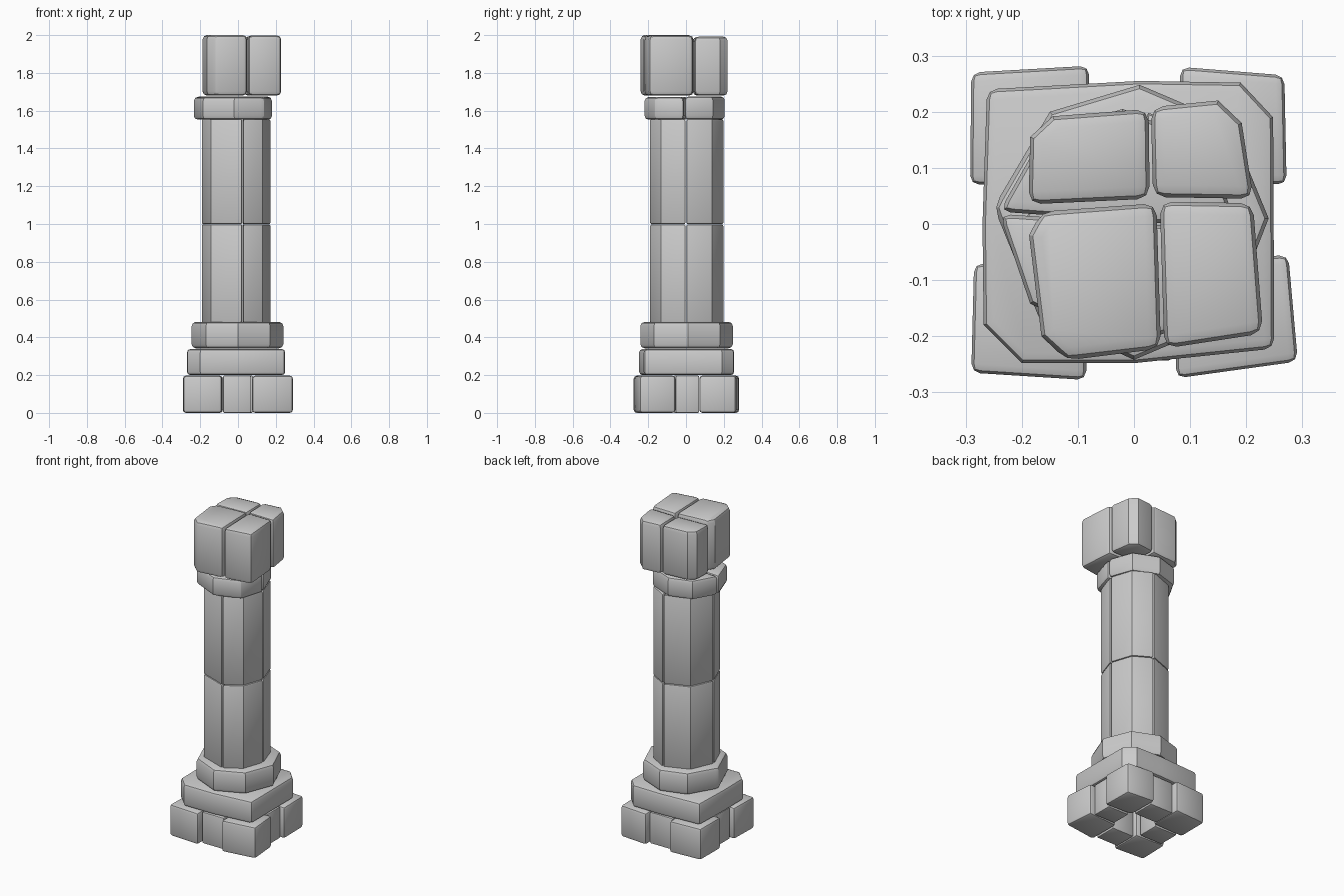
import bpy, bmesh, math

def stone(name, pts, z0, z1, bevel, inset=0.0):
    """Extruded outline with softened sharp edges; inset tapers the top slightly."""
    bm = bmesh.new()
    cx = sum(p[0] for p in pts) / len(pts)
    cy = sum(p[1] for p in pts) / len(pts)
    k = 1 - inset
    lo = [bm.verts.new((x, y, z0)) for x, y in pts]
    hi = [bm.verts.new((cx + (x - cx) * k, cy + (y - cy) * k, z1)) for x, y in pts]
    bm.faces.new(lo)
    bm.faces.new(hi)
    n = len(pts)
    for i in range(n):
        j = (i + 1) % n
        bm.faces.new((lo[i], lo[j], hi[j], hi[i]))
    bmesh.ops.recalc_face_normals(bm, faces=bm.faces)
    sharp = [e for e in bm.edges if e.calc_face_angle() > math.radians(50)]
    bmesh.ops.bevel(bm, geom=sharp, offset=bevel, segments=2, profile=0.5,
                    affect='EDGES', clamp_overlap=True)
    me = bpy.data.meshes.new(name)
    bm.to_mesh(me)
    bm.free()
    ob = bpy.data.objects.new(name, me)
    bpy.context.collection.objects.link(ob)
    bpy.context.view_layer.objects.active = ob
    bpy.ops.object.select_all(action='DESELECT')
    ob.select_set(True)
    bpy.ops.object.shade_smooth_by_angle(angle=math.radians(28))
    return ob

def rect(x0, x1, y0, y1):
    return [(x0, y0), (x1, y0), (x1, y1), (x0, y1)]

# Foot: four corner blocks with recessed stones between, hollow in the middle
corners = [
    [(-0.29, -0.265), (-0.085, -0.278), (-0.085, -0.08), (-0.285, -0.07)],
    [(0.075, -0.275), (0.292, -0.245), (0.275, -0.055), (0.075, -0.07)],
    [(0.085, 0.08), (0.272, 0.07), (0.268, 0.265), (0.082, 0.28)],
    [(-0.292, 0.07), (-0.08, 0.075), (-0.08, 0.282), (-0.29, 0.27)],
]
for i, p in enumerate(corners):
    stone(f"foot_corner_{i+1}", p, 0, 0.197, 0.016)
mids = [rect(-0.08, 0.07, -0.243, -0.1), rect(0.1, 0.245, -0.055, 0.07),
        rect(-0.08, 0.08, 0.1, 0.245), rect(-0.258, -0.1, -0.068, 0.068)]
for i, p in enumerate(mids):
    stone(f"foot_middle_{i+1}", p, 0, 0.197, 0.008)

# Square plinth with worn corners
stone("plinth", [(-0.268, -0.18), (-0.2, -0.248), (0.0, -0.248), (0.25, -0.222),
                 (0.248, 0.19), (0.19, 0.252), (0.01, 0.255), (-0.262, 0.24),
                 (-0.27, 0.0)], 0.2, 0.338, 0.018)

# Octagonal lower collar
stone("lower_collar", [(0.24, 0.01), (0.17, 0.18), (0.01, 0.248), (-0.15, 0.2),
                       (-0.25, 0.03), (-0.17, -0.165), (0.0, -0.242),
                       (0.17, -0.17)], 0.342, 0.482, 0.022)

# Octagonal shaft: two drums, each of four quarter stones
octo = [(0.172, 0.0), (0.127, 0.135), (0.02, 0.198), (-0.13, 0.142),
        (-0.192, 0.0), (-0.14, -0.13), (0.025, -0.19), (0.127, -0.13)]
g = 0.003
for d, (z0, z1) in enumerate([(0.475, 0.998), (0.999, 1.555)]):
    for q in range(4):
        sx = g if q in (0, 3) else -g
        sy = g if q < 2 else -g
        pts = [(0.022, 0.0)] + [octo[(2 * q + k) % 8] for k in range(3)]
        stone(f"shaft_{d+1}_{q+1}", [(x + sx, y + sy) for x, y in pts], z0, z1, 0.009)

# Upper collar in two halves
collar = [(0.185, -0.01), (0.13, 0.14), (-0.02, 0.203), (-0.16, 0.16),
          (-0.24, 0.02), (-0.185, -0.14), (-0.02, -0.217), (0.14, -0.165)]
stone("upper_collar_back", [(x, y + 0.002) for x, y in collar[:5]], 1.552, 1.675, 0.02)
stone("upper_collar_front", [(x, y - 0.002) for x, y in collar[4:] + collar[:1]],
      1.552, 1.672, 0.02)

# Capital: four uneven blocks
caps = [
    [(-0.188, 0.035), (0.028, 0.045), (0.026, 0.205), (-0.145, 0.192), (-0.185, 0.155)],
    [(0.034, 0.048), (0.213, 0.045), (0.192, 0.18), (0.15, 0.22), (0.03, 0.208)],
    [(-0.187, -0.02), (-0.165, -0.2), (-0.12, -0.243), (0.048, -0.222),
     (0.04, 0.037), (-0.165, 0.022)],
    [(0.054, -0.222), (0.23, -0.195), (0.212, 0.037), (0.046, 0.04)],
]
tops = [1.99, 1.992, 2.0, 1.998]
for i, p in enumerate(caps):
    stone(f"capital_block_{i+1}", p, 1.68, tops[i], 0.022)
